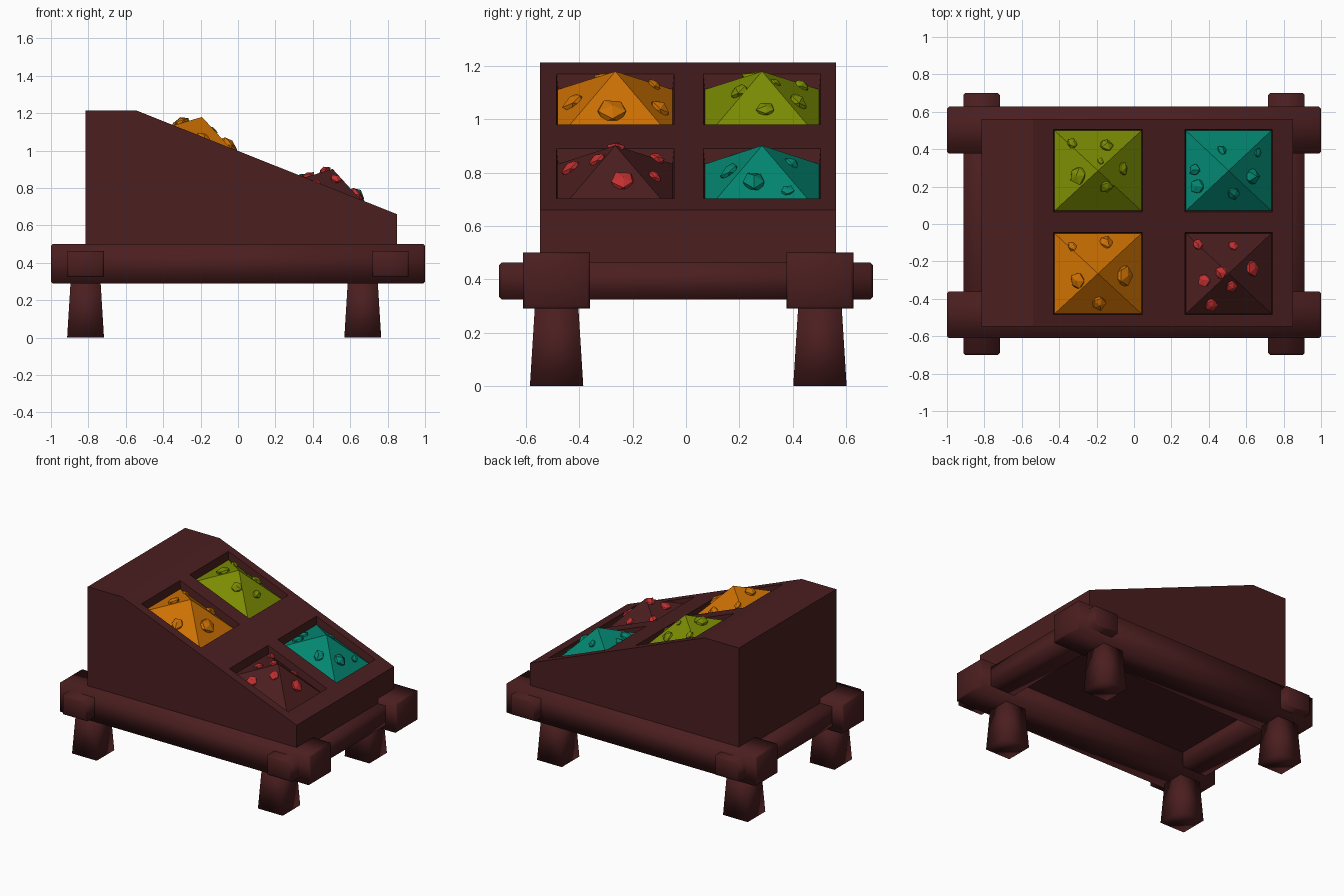
import bpy, bmesh, random
from mathutils import Vector

random.seed(4)
cube = bpy.data.objects.get("Cube")
if cube:
    bpy.data.objects.remove(cube)


def material(name, rgb):
    mat = bpy.data.materials.new(name)
    mat.use_nodes = True
    mat.diffuse_color = (*rgb, 1)
    mat.node_tree.nodes["Principled BSDF"].inputs["Base Color"].default_value = (*rgb, 1)
    return mat


WOOD = material("dark red wood", (0.07, 0.013, 0.014))
ORANGE = material("orange spice", (0.61, 0.165, 0.001))
OLIVE = material("olive spice", (0.2, 0.265, 0.001))
TEAL = material("teal spice", (0.001, 0.24, 0.165))
RED = material("red chunks", (0.55, 0.03, 0.03))


def finish(bm, name, mat, smooth=False):
    bmesh.ops.recalc_face_normals(bm, faces=bm.faces)
    for f in bm.faces:
        f.smooth = smooth
    mesh = bpy.data.meshes.new(name)
    bm.to_mesh(mesh)
    bm.free()
    mesh.materials.append(mat)
    ob = bpy.data.objects.new(name, mesh)
    bpy.context.collection.objects.link(ob)
    return ob


def beam(name, center, size, taper=1.0, chamfer=0.0):
    """Softly shaded box, optionally narrower at the top, with chamfered ends."""
    bm = bmesh.new()
    bmesh.ops.create_cube(bm, size=1)
    for v in bm.verts:
        k = taper if v.co.z > 0 else 1
        v.co = Vector((v.co.x * size[0] * k, v.co.y * size[1] * k, v.co.z * size[2])) + Vector(center)
    if chamfer:
        longest = max(e.calc_length() for e in bm.edges)
        ends = [e for e in bm.edges if e.calc_length() < longest * 0.9]
        bmesh.ops.bevel(bm, geom=ends, offset=chamfer, segments=1, affect='EDGES')
    return finish(bm, name, WOOD, True)


# Frame: two long rails, two cross rails, four tapered legs
for side, y in (("right", -0.485), ("left", 0.502)):
    beam(side + "_long_rail", (0, y, 0.395), (2, 0.25, 0.21), chamfer=0.01)
    for end, x in (("back", -0.815), ("front", 0.667)):
        beam(f"{side}_{end}_leg", (x, y, 0.16), (0.197, 0.2, 0.32), 0.8)
for end, x in (("back", -0.815), ("front", 0.815)):
    beam(end + "_cross_rail", (x, 0, 0.394), (0.195, 1.4, 0.14), chamfer=0.01)

# Sloped display box: side profile extruded across y
PROFILE = [(-0.815, 0.43), (0.85, 0.43), (0.85, 0.66), (-0.54, 1.213), (-0.815, 1.213)]
Y0, Y1 = -0.547, 0.562
POCKET_X = [(-0.43, 0.045), (0.272, 0.74)]
POCKET_Y = [(-0.485, -0.045), (0.065, 0.505)]


def slope_z(x):
    return 1.213 - (x + 0.54) * 0.398


bm = bmesh.new()
face = bm.faces.new([bm.verts.new((x, Y0, z)) for x, z in PROFILE])
ext = bmesh.ops.extrude_face_region(bm, geom=[face], use_keep_orig=True)
bmesh.ops.translate(bm, vec=(0, Y1 - Y0, 0), verts=[v for v in ext["geom"] if isinstance(v, bmesh.types.BMVert)])
bmesh.ops.recalc_face_normals(bm, faces=bm.faces)


def slope_faces():
    bm.normal_update()
    return [f for f in bm.faces if f.normal.z > 0.5 and f.normal.x > 0.1]


# Pockets: cut the slope into a grid, then sink the four cells
for axis, spans in ((0, POCKET_X), (1, POCKET_Y)):
    for value in [v for span in spans for v in span]:
        fs = slope_faces()
        geom = fs + list({e for f in fs for e in f.edges}) + list({v for f in fs for v in f.verts})
        co, no = Vector(), Vector()
        co[axis], no[axis] = value, 1
        bmesh.ops.bisect_plane(bm, geom=geom, plane_co=co, plane_no=no)


def inside(f):
    c = f.calc_center_median()
    return any(a < c.x < b for a, b in POCKET_X) and any(a < c.y < b for a, b in POCKET_Y)


cells = [f for f in slope_faces() if inside(f)]
for f in bmesh.ops.extrude_discrete_faces(bm, faces=cells)["faces"]:
    mid = f.calc_center_median()
    for v in f.verts:
        v.co = mid + (v.co - mid) * 0.97 - Vector((0, 0, 0.065))
bmesh.ops.remove_doubles(bm, verts=bm.verts, dist=0.0005)
finish(bm, "display_box", WOOD)

# Spice heaps: tilted pyramids with chunks (x, y, radius) lying on them
HEAPS = [
    ("orange", 0, 0, ORANGE, ORANGE, [(-.33, -.12, .025), (-.15, -.1, .035), (-.3, -.305, .038),
                                      (-.055, -.275, .05), (-.19, -.42, .038)]),
    ("olive", 0, 1, OLIVE, OLIVE, [(-.33, .43, .027), (-.15, .42, .034), (-.18, .335, .018),
                                   (-.06, .3, .032), (-.15, .2, .034), (-.3, .26, .044)]),
    ("maroon", 1, 0, WOOD, RED, [(.34, -.11, .025), (.53, -.12, .025), (.63, -.235, .038), (.375, -.3, .032),
                                 (.465, -.26, .03), (.52, -.33, .03), (.41, -.43, .034)]),
    ("teal", 1, 1, TEAL, TEAL, [(.47, .395, .025), (.66, .38, .022), (.325, .29, .028),
                                (.34, .2, .035), (.53, .165, .034), (.63, .255, .042)]),
]
SINK, RISE = 0.055, 0.16
for name, i, j, heap_mat, chunk_mat, chunks in HEAPS:
    (xa, xb), (ya, yb) = POCKET_X[i], POCKET_Y[j]
    cx, cy = (xa + xb) / 2, (ya + yb) / 2
    hx, hy = (xb - xa) / 2 - 0.006, (yb - ya) / 2 - 0.006

    def heap_z(x, y):
        return slope_z(x) - SINK + RISE * (1 - max(abs(x - cx) / hx, abs(y - cy) / hy))

    bm = bmesh.new()
    ring = []
    for sx, sy in ((-1, -1), (1, -1), (1, 1), (-1, 1)):
        x, y = cx + sx * hx, cy + sy * hy
        ring.append(bm.verts.new((x, y, heap_z(x, y))))
    apex = bm.verts.new((cx, cy, heap_z(cx, cy)))
    bm.faces.new(ring)
    for k in range(4):
        bm.faces.new((ring[k], ring[(k + 1) % 4], apex))
    finish(bm, name + "_spice_heap", heap_mat)

    bm = bmesh.new()
    for x, y, r in chunks:
        rock = bmesh.ops.create_icosphere(bm, subdivisions=1, radius=r)["verts"]
        e = 0.01
        normal = Vector(((heap_z(x - e, y) - heap_z(x + e, y)) / (2 * e),
                         (heap_z(x, y - e) - heap_z(x, y + e)) / (2 * e), 1)).normalized()
        turn = Vector((0, 0, 1)).rotation_difference(normal)
        for v in rock:
            p = v.co * random.uniform(0.95, 1.3)
            p.y *= 1.1
            p.z *= 0.7
            v.co = turn @ p + Vector((x, y, heap_z(x, y)))
    finish(bm, name + "_chunks", chunk_mat)
